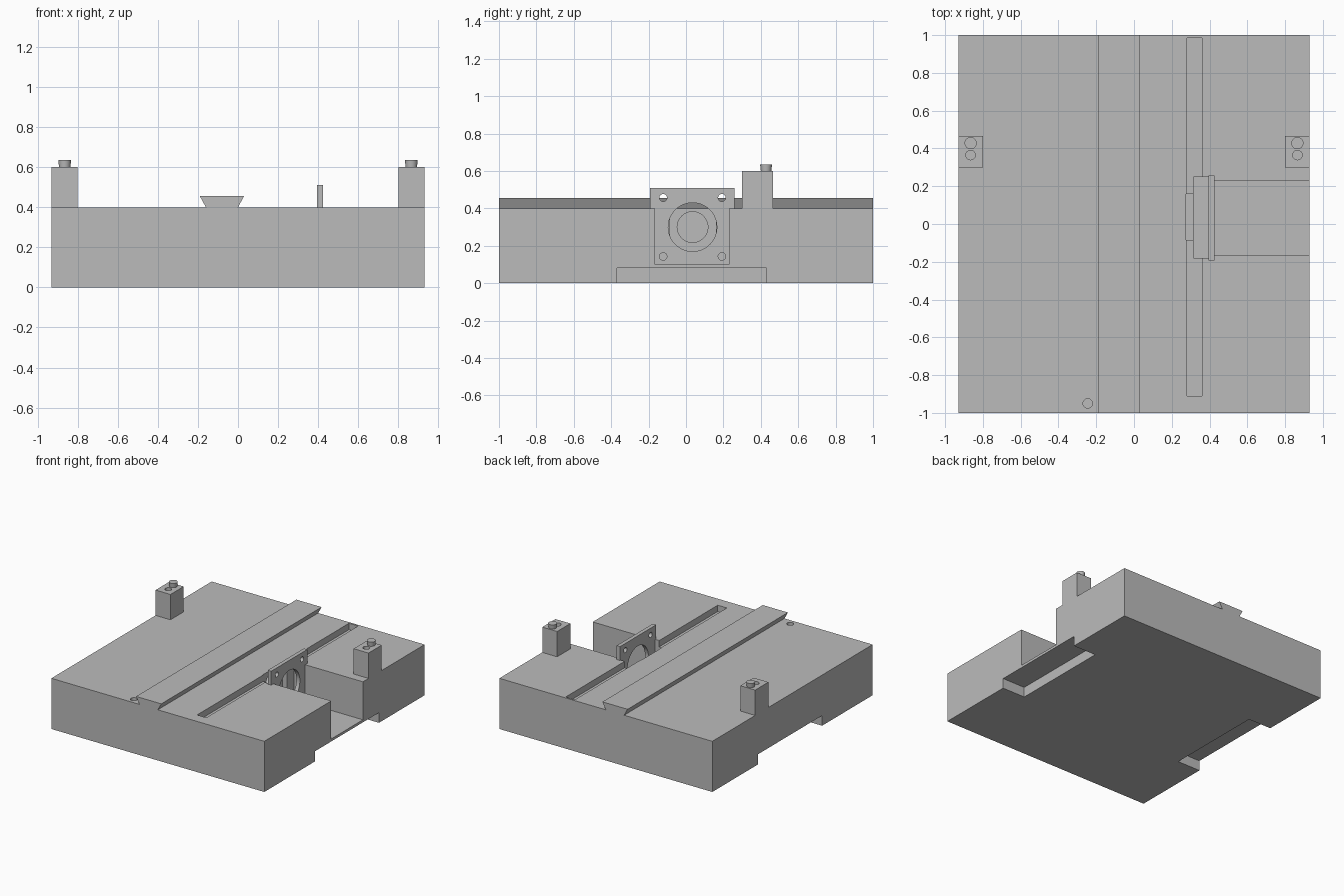
import bpy
from math import pi

if "Cube" in bpy.data.objects:
    bpy.data.objects.remove(bpy.data.objects["Cube"], do_unlink=True)

grey = bpy.data.materials.new("light grey")
grey.use_nodes = True
grey.diffuse_color = (0.5, 0.5, 0.5, 1)
grey.node_tree.nodes["Principled BSDF"].inputs["Base Color"].default_value = (0.5, 0.5, 0.5, 1)


def finish(name):
    ob = bpy.context.object
    ob.name = name
    ob.data.materials.append(grey)
    return ob


def box(name, x, y, z):
    """Box from (low, high) ranges on each axis."""
    bpy.ops.mesh.primitive_cube_add(size=1, location=[sum(r) / 2 for r in (x, y, z)])
    bpy.context.object.scale = [r[1] - r[0] for r in (x, y, z)]
    bpy.ops.object.transform_apply(location=True, rotation=True, scale=True)
    return finish(name)


def rod(name, center, radius, length, along_x=False, top=None):
    bpy.ops.mesh.primitive_cone_add(vertices=48, radius1=radius, radius2=top or radius,
                                    depth=length, location=center,
                                    rotation=(0, pi / 2 if along_x else 0, 0))
    bpy.ops.object.transform_apply(location=True, rotation=True, scale=True)
    return finish(name)


def cut(body, cutter):
    """Subtract the cutter from the body and discard it."""
    mod = body.modifiers.new("cut", "BOOLEAN")
    mod.operation = "DIFFERENCE"
    mod.solver = "EXACT"
    mod.object = cutter
    bpy.ops.object.select_all(action="DESELECT")
    body.select_set(True)
    bpy.context.view_layer.objects.active = body
    bpy.ops.object.modifier_apply(modifier=mod.name)
    bpy.data.objects.remove(cutter, do_unlink=True)


def smooth(ob):
    bpy.ops.object.select_all(action="DESELECT")
    ob.select_set(True)
    bpy.context.view_layer.objects.active = ob
    bpy.ops.object.shade_smooth_by_angle(angle=0.6)


MID = 0.035     # motor axis, y
AXIS = 0.3      # motor axis, z

# Base block with its motor pocket, bearing recess and cable slot
base = box("base_block", (-0.93, 0.93), (-1, 1), (0, 0.4))
cut(base, box("motor_pocket", (0.395, 1.1), (-0.165, 0.23), (0.1, 0.6)))
cut(base, box("coupler_recess", (0.315, 0.4), (-0.18, 0.25), (0.1, 0.6)))
cut(base, box("bearing_recess", (0.275, 0.35), (-0.085, 0.16), (0.17, 0.6)))
cut(base, rod("shaft_bore", (0.25, MID, AXIS), 0.082, 0.2, True))
cut(base, box("long_slot", (0.28, 0.36), (-0.91, 0.985), (0.35, 0.6)))
cut(base, rod("pin_hole", (-0.245, -0.95, 0.4), 0.025, 0.2))

# Hand notches under both sides
for side in (-1, 1):
    cut(base, box("notch", sorted((0.73 * side, 1.1 * side)), (-0.37, 0.43), (-0.1, 0.08)))
smooth(base)

# Dovetail rail, widened along its top edge
rail = box("dovetail_rail", (-0.16, 0.0), (-1, 1), (0.4, 0.455))
for v in rail.data.vertices:
    if v.co.z > 0.43:
        v.co.x += 0.03 if v.co.x > -0.08 else -0.03

# Motor mounting plate with a central opening and four screw holes
plate = box("motor_plate", (0.395, 0.425), (-0.193, 0.258), (0.1, 0.51))
cut(plate, rod("opening", (0.41, MID, AXIS), 0.13, 0.2, True))
for dy in (-0.157, 0.157):
    for dz in (-0.157, 0.157):
        cut(plate, rod("screw_hole", (0.41, MID + dy, AXIS + dz), 0.02, 0.2, True))
smooth(plate)

# Side posts, each with a hole and a tapered peg
for side, name in ((1, "left"), (-1, "right")):
    post = box(name + "_post", sorted((0.8 * side, 0.93 * side)), (0.3, 0.465), (0.4, 0.6))
    cut(post, rod("post_hole", (0.865 * side, 0.365, 0.6), 0.025, 0.2))
    smooth(post)
    smooth(rod(name + "_peg", (0.865 * side, 0.428, 0.617), 0.028, 0.036, top=0.032))
